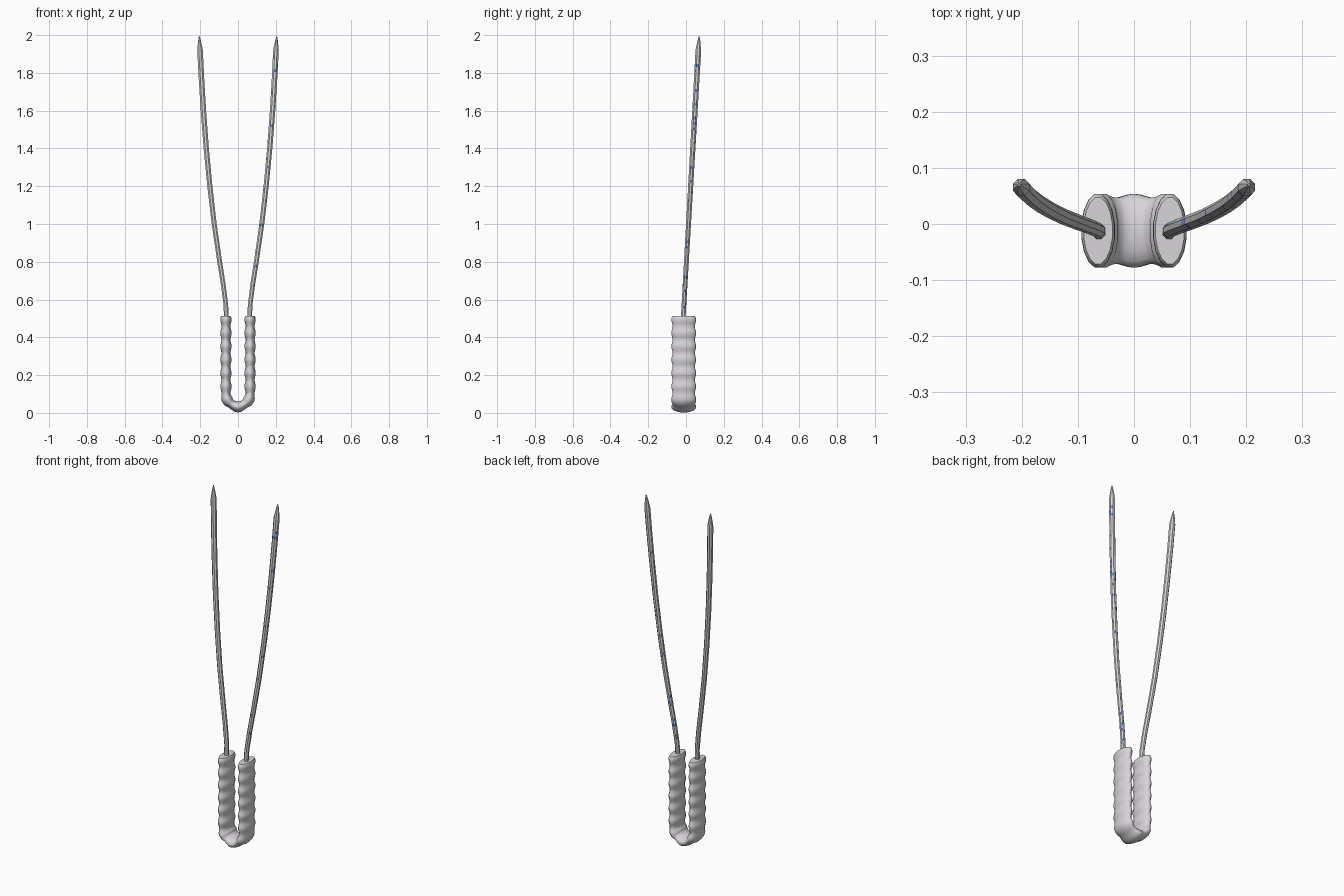
import bpy, math, random
from mathutils import Vector

if "Cube" in bpy.data.objects:
    bpy.data.objects.remove(bpy.data.objects["Cube"])

random.seed(4)


def material(name, rgb):
    m = bpy.data.materials.new(name)
    m.diffuse_color = (*rgb, 1)
    m.use_nodes = True
    m.node_tree.nodes["Principled BSDF"].inputs["Base Color"].default_value = m.diffuse_color
    return m


GRIP = material("grip grey", (0.69, 0.66, 0.70))
STEEL = material("rod grey", (0.69, 0.67, 0.68))
BLUE = material("fleck blue", (0.12, 0.25, 0.60))


def sweep(name, path, radii, sides, mats, angle):
    """Closed tube along path; radii are (in-plane, y-direction) per ring."""
    verts, faces = [], []
    n = len(path)
    for i, p in enumerate(path):
        t = (path[min(i + 1, n - 1)] - path[max(i - 1, 0)]).normalized()
        side = Vector((0, 1, 0)).cross(t).normalized()
        depth = t.cross(side)
        for k in range(sides):
            a = 2 * math.pi * (k + 0.5) / sides
            verts.append(p + side * radii[i][0] * math.cos(a) + depth * radii[i][1] * math.sin(a))
    for i in range(n - 1):
        for k in range(sides):
            a, b = i * sides + k, i * sides + (k + 1) % sides
            faces.append((a, b, b + sides, a + sides))
    faces.append(tuple(reversed(range(sides))))
    faces.append(tuple(range((n - 1) * sides, n * sides)))
    me = bpy.data.meshes.new(name)
    me.from_pydata([tuple(v) for v in verts], [], faces)
    for m in mats:
        me.materials.append(m)
    ob = bpy.data.objects.new(name, me)
    bpy.context.collection.objects.link(ob)
    bpy.context.view_layer.objects.active = ob
    ob.select_set(True)
    bpy.ops.object.shade_smooth_by_angle(angle=math.radians(angle))
    ob.select_set(False)
    return ob


def resample(pts, count):
    """Evenly spaced points along a polyline."""
    seg = [(b - a).length for a, b in zip(pts, pts[1:])]
    total, out = sum(seg), []
    for i in range(count):
        d, j = total * i / (count - 1), 0
        while j < len(seg) - 1 and d > seg[j]:
            d -= seg[j]
            j += 1
        out.append(pts[j].lerp(pts[j + 1], min(d / seg[j], 1)))
    return out


# Ribbed U-shaped grip, 14 ribs along its length
half = [(0.064, 0.512), (0.064, 0.10), (0.061, 0.078), (0.050, 0.058), (0.028, 0.042), (0.010, 0.034)]
outline = [(-x, z) for x, z in half] + [(0, 0.032)] + half[::-1]
path = resample([Vector((x, -0.012, z)) for x, z in outline], 14 * 8 + 1)
radii = []
for i in range(len(path)):
    w = math.cos(2 * math.pi * 14 * (i - 2) / (len(path) - 5))
    end = 0.95 if i in (0, len(path) - 1) else 1
    radii.append(((0.0275 + 0.003 * w) * end, (0.0635 + 0.0035 * w) * end))
sweep("grip", path, radii, 16, [GRIP], 50)

# Two curved rods with tapered tips
curve = [(0.062, 0.48), (0.064, 0.57), (0.078, 0.68), (0.097, 0.80), (0.126, 1.0), (0.149, 1.2),
         (0.168, 1.4), (0.183, 1.6), (0.194, 1.78), (0.201, 1.92)]
tip = [(0.204, 1.97), (0.205, 1.995)]
for s, label in ((-1, "left"), (1, "right")):
    def point(x, z):
        return Vector((s * x, -0.015 + 0.085 * (z - 0.5) / 1.5, z))
    rod = resample([point(*c) for c in curve], 100) + [point(*c) for c in tip]
    r = [0.013 + 0.003 * (p.z - 0.48) / 1.4 for p in rod]
    r[-2:] = [0.008, 0.002]
    ob = sweep(label + "_rod", rod, [(q, q) for q in r], 8, [STEEL, BLUE], 30)
    # sparse blue flecks on the right rod
    if s > 0:
        for f in ob.data.polygons:
            if f.center.z < 1.9 and random.random() < 0.07:
                f.material_index = 1
